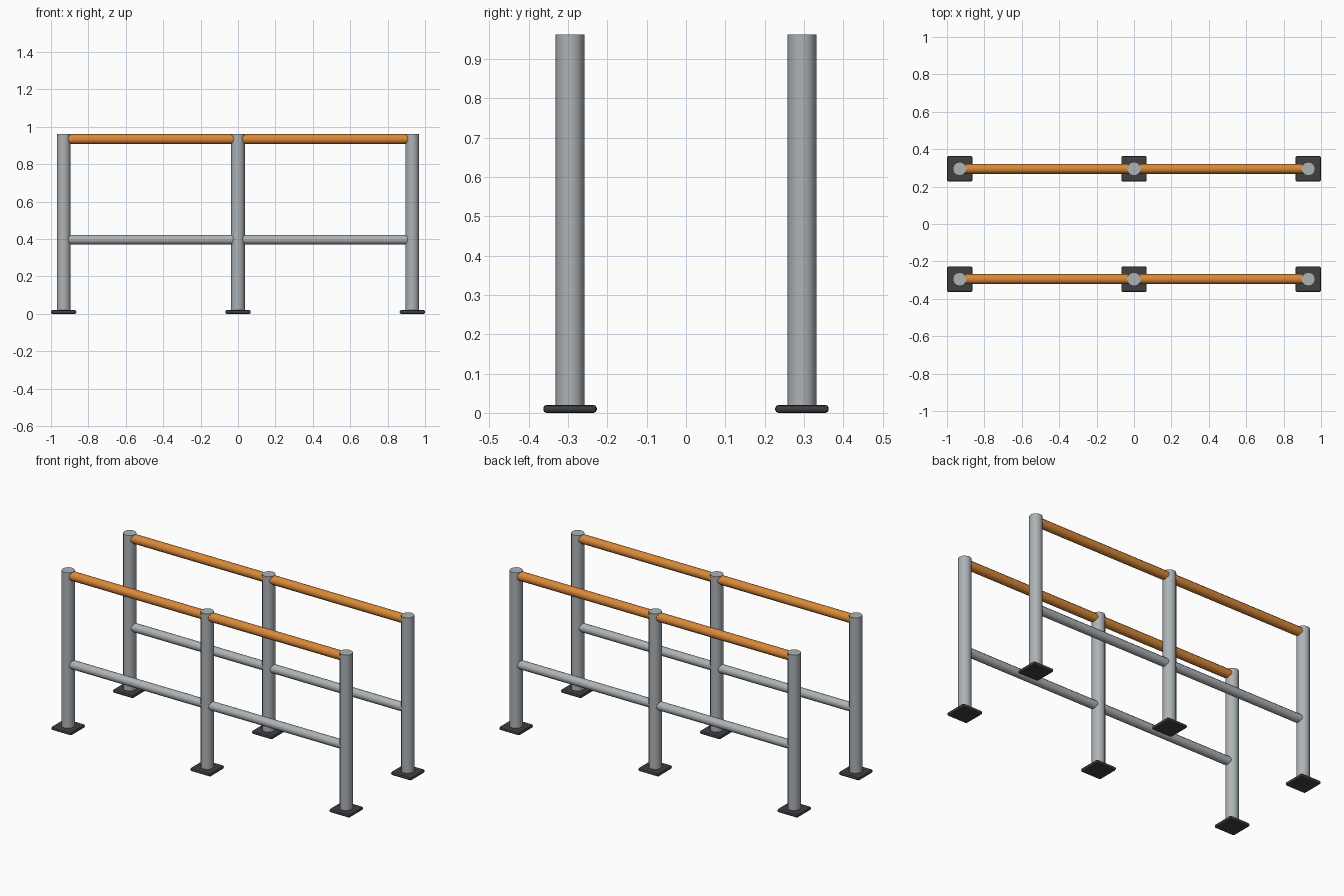
import bpy
import math

cube = bpy.data.objects.get("Cube")
if cube:
    bpy.data.objects.remove(cube, do_unlink=True)

POST_X = (-0.932, 0.0, 0.932)
ROW_Y = {"front": -0.295, "back": 0.295}
HEIGHT = 0.962
SIDES = 12


def material(name, color, metallic=0.0):
    mat = bpy.data.materials.new(name)
    mat.use_nodes = True
    mat.diffuse_color = (*color, 1)
    mat.node_tree.nodes["Principled BSDF"].inputs["Base Color"].default_value = (*color, 1)
    return mat


steel = material("steel_grey", (0.42, 0.45, 0.47))
orange = material("handrail_orange", (0.70, 0.25, 0.04))
dark = material("base_dark_grey", (0.05, 0.05, 0.055))


def tube(name, radius, length, location, mat, along_x=False):
    rotation = (0, math.pi / 2, 0) if along_x else (0, 0, 0)
    bpy.ops.mesh.primitive_cylinder_add(vertices=SIDES, radius=radius, depth=length,
                                        location=location, rotation=rotation)
    obj = bpy.context.object
    obj.name = name
    obj.data.materials.append(mat)
    bpy.ops.object.shade_smooth_by_angle(angle=math.radians(40))
    return obj


def base_plate(name, x, y):
    bpy.ops.mesh.primitive_cube_add(size=1, location=(x, y, 0.01))
    obj = bpy.context.object
    obj.name = name
    obj.scale = (0.136, 0.136, 0.02)
    bpy.ops.object.transform_apply(location=False, rotation=False, scale=True)
    obj.data.materials.append(dark)
    bevel = obj.modifiers.new("Edge bevel", 'BEVEL')
    bevel.width = 0.008
    bevel.segments = 2


for row, y in ROW_Y.items():
    # Posts standing on bevelled foot plates
    for side, x in zip(("right", "middle", "left"), POST_X):
        base_plate(f"{row}_{side}_base_plate", x, y)
        tube(f"{row}_{side}_post", 0.037, HEIGHT - 0.01, (x, y, HEIGHT / 2 + 0.005), steel)

    # Rails running from end post to end post
    length = POST_X[-1] - POST_X[0]
    tube(f"{row}_handrail", 0.027, length, (0, y, 0.934), orange, True)
    tube(f"{row}_middle_rail", 0.026, length, (0, y, 0.397), steel, True)
